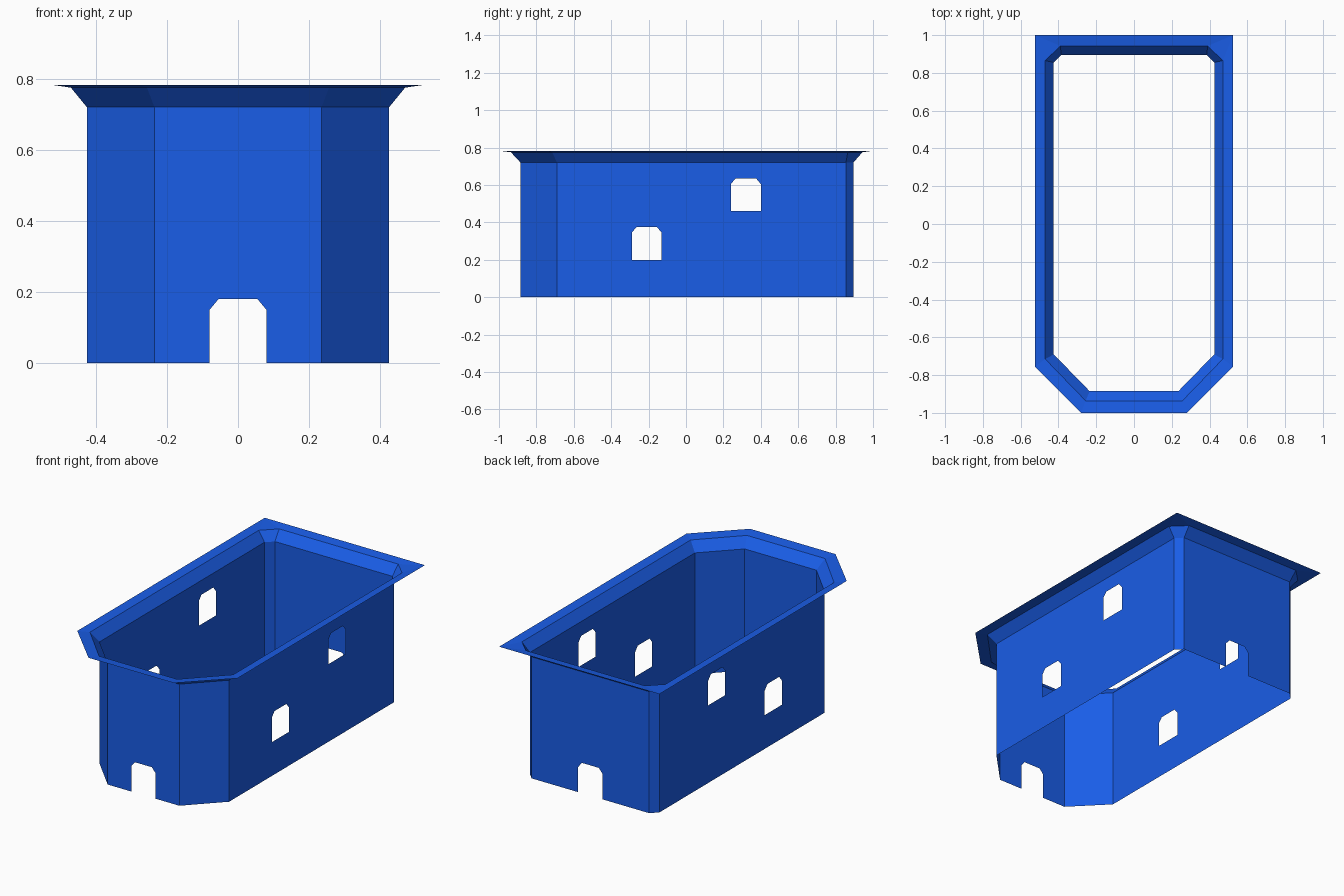
import bpy, bmesh

if "Cube" in bpy.data.objects:
    bpy.data.objects.remove(bpy.data.objects["Cube"])

WALL_TOP = 0.72
HALF_W, CHAMFER_X, CHAMFER_Z = 0.08, 0.025, 0.03

blue = bpy.data.materials.new("blue")
blue.diffuse_color = (0.01, 0.11, 0.8, 1)
blue.use_nodes = True
blue.node_tree.nodes["Principled BSDF"].inputs["Base Color"].default_value = blue.diffuse_color


def ring(half):
    """Mirror the right half outline (front to back) into a closed loop."""
    return half + [(-x, y) for x, y in reversed(half)]


def finish(bm, name):
    bmesh.ops.remove_doubles(bm, verts=bm.verts, dist=1e-4)
    mesh = bpy.data.meshes.new(name)
    bm.to_mesh(mesh)
    bm.free()
    mesh.materials.append(blue)
    obj = bpy.data.objects.new(name, mesh)
    bpy.context.collection.objects.link(obj)


def quad(bm, pts):
    bm.faces.new([bm.verts.new(p) for p in pts])


def panel(bm, a, b, openings=()):
    """Upright wall from a to b; openings are (distance, bottom, top)."""
    length = ((b[0] - a[0]) ** 2 + (b[1] - a[1]) ** 2) ** 0.5

    def at(u, z):
        t = u / length
        return (a[0] + (b[0] - a[0]) * t, a[1] + (b[1] - a[1]) * t, z)

    def strip(u0, u1, lo0, lo1, hi):
        quad(bm, [at(u0, lo0), at(u1, lo1), at(u1, hi), at(u0, hi)])

    u = 0
    for c, low, top in sorted(openings):
        strip(u, c - HALF_W, 0, 0, WALL_TOP)
        inner = HALF_W - CHAMFER_X
        us = [c - HALF_W, c - inner, c + inner, c + HALF_W]
        zs = [top - CHAMFER_Z, top, top, top - CHAMFER_Z]
        for i in range(3):
            strip(us[i], us[i + 1], zs[i], zs[i + 1], WALL_TOP)
            if low > 0:
                strip(us[i], us[i + 1], 0, 0, low)
        u = c + HALF_W
    strip(u, length, 0, 0, WALL_TOP)


wall = ring([(0.235, -0.885), (0.425, -0.69), (0.425, 0.855), (0.385, 0.895)])
flare = ring([(0.256, -0.936), (0.47, -0.715), (0.47, 0.865), (0.39, 0.943)])
lip = ring([(0.28, -1.0), (0.525, -0.755), (0.525, 1.0), (0.525, 1.0)])

# Walls with two windows per long side and a door at each end
windows = [(-0.21, 0.2, 0.375), (0.32, 0.46, 0.635)]
openings = {
    1: [(y + 0.69, lo, hi) for y, lo, hi in windows],
    3: [(0.385, 0, 0.18)],
    5: [(0.855 - y, lo, hi) for y, lo, hi in windows],
    7: [(0.235, 0, 0.18)],
}
bm = bmesh.new()
for i in range(8):
    panel(bm, wall[i], wall[(i + 1) % 8], openings.get(i, ()))
finish(bm, "walls")

# Flared rim with a nearly flat outer lip
bm = bmesh.new()
levels = [(wall, WALL_TOP), (flare, 0.775), (lip, 0.783)]
for (r0, z0), (r1, z1) in zip(levels, levels[1:]):
    for i in range(8):
        j = (i + 1) % 8
        quad(bm, [(*r0[i], z0), (*r0[j], z0), (*r1[j], z1), (*r1[i], z1)])
finish(bm, "flared_rim")
